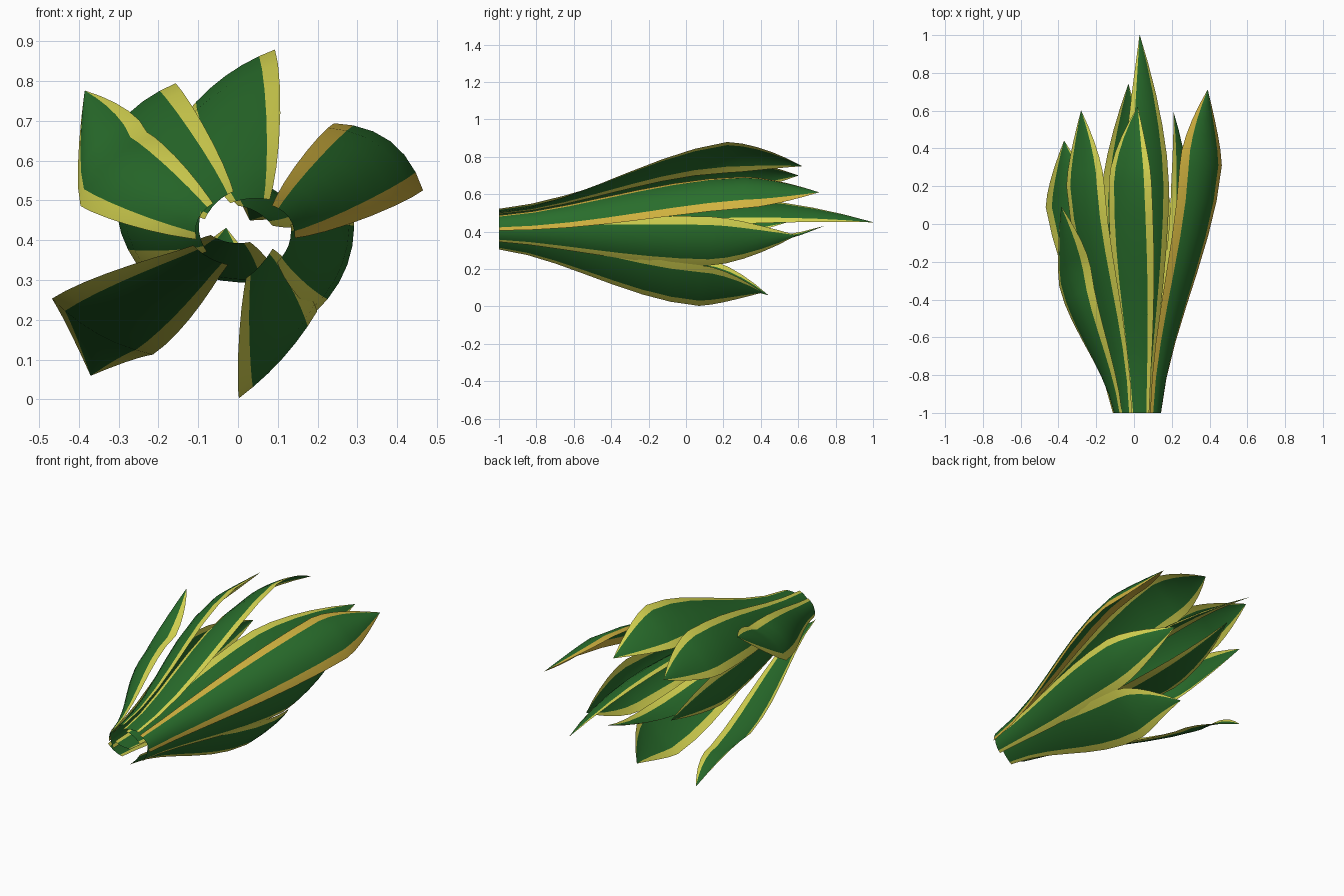
import bpy, math

if "Cube" in bpy.data.objects:
    bpy.data.objects.remove(bpy.data.objects["Cube"])


def material(name, rgb):
    m = bpy.data.materials.new(name)
    m.diffuse_color = (*rgb, 1)
    m.use_nodes = True
    m.node_tree.nodes["Principled BSDF"].inputs["Base Color"].default_value = m.diffuse_color
    return m


GREEN = material("leaf green", (0.022, 0.155, 0.025))
YELLOW = material("edge yellow", (0.70, 0.69, 0.085))
GOLD = material("edge gold", (0.64, 0.45, 0.05))

# across the leaf: edge, stripe border, midrib, stripe border, edge
COLS = (-1, -0.7, -0.35, 0, 0.35, 0.7, 1)


def smooth(t):
    return t * t * (3 - 2 * t)


def leaf(name, base, mid, tip, half, angle, edge=YELLOW, curl=2.0, cup=0.2, start=None,
         ease=0.35, shear=0.0):
    """Strap leaf: base (x, z) at y = -1, widest section, tip, half width, facing angle in xz."""
    start = angle if start is None else start
    verts, faces = [], []
    rows = 13
    for i in range(rows):
        a, lean = angle, shear
        if i <= 7:                                   # base to widest section
            t = i / 7
            s = ease * t + (1 - ease) * smooth(t)
            x = base[0] + (mid[0] - base[0]) * s
            z = base[1] + (mid[2] - base[1]) * s
            y = -1 + (mid[1] + 1) * t
            w = 0.05 + (half - 0.05) * math.sin(t * math.pi / 2) ** 1.3
            a = start + (angle - start) * t
            lean = shear * t
        else:                                        # widest section to tip
            t = (i - 7) / (rows - 8)
            s = t ** curl
            x = mid[0] + (tip[0] - mid[0]) * s
            z = mid[2] + (tip[2] - mid[2]) * s
            y = mid[1] + (tip[1] - mid[1]) * t
            w = half * (1 - t ** 1.5) + 0.001
        nx, nz = math.cos(math.radians(a)), math.sin(math.radians(a))
        for c in COLS:
            b = cup * w * (0.6 - c * c)              # cupped section
            verts.append((x - nz * w * c + nx * b, y + lean * w * c, z + nx * w * c + nz * b))
    n = len(COLS)
    for i in range(rows - 1):
        for j in range(n - 1):
            k = i * n + j
            faces.append((k, k + 1, k + n + 1, k + n))
    me = bpy.data.meshes.new(name)
    me.from_pydata(verts, [], faces)
    me.materials.append(GREEN)
    me.materials.append(edge)
    for p in me.polygons:                            # outer columns are the pale stripes
        p.material_index = 1 if p.index % (n - 1) in (0, n - 2) else 0
        p.use_smooth = True
    ob = bpy.data.objects.new(name, me)
    bpy.context.collection.objects.link(ob)
    return ob


# outer leaves, clockwise from the top
leaf("top_leaf", (0.03, 0.50), (-0.025, 0.22, 0.803), (0.02, 0.62, 0.75), 0.14, 126, cup=0.14, start=95)
leaf("right_leaf", (0.12, 0.45), (0.365, 0.31, 0.625), (0.39, 0.71, 0.61), 0.14, 53, GOLD, cup=0.35, start=35)
leaf("lower_right_leaf", (0.12, 0.39), (0.255, 0.12, 0.345), (0.21, 0.59, 0.38), 0.14, -20, cup=0.25)
leaf("bottom_leaf", (0.055, 0.34), (0.105, 0.07, 0.108), (0.02, 0.41, 0.075), 0.147, 318, cup=0.1)
leaf("lower_left_leaf", (-0.07, 0.36), (-0.345, 0.09, 0.175), (-0.37, 0.44, 0.06), 0.145, 241,
     curl=1.7, cup=0.15, ease=0.7)
leaf("left_leaf", (-0.09, 0.45), (-0.325, -0.28, 0.59), (-0.385, 0.09, 0.775), 0.125, 138, curl=1.0,
     cup=0.35, start=155, ease=0.5, shear=-0.4)
leaf("upper_left_leaf", (-0.05, 0.49), (-0.265, 0.2, 0.705), (-0.28, 0.60, 0.70), 0.14, 134)

# inner leaves
leaf("inner_long_leaf", (0.045, 0.465), (0.07, 0.2, 0.52), (0.03, 1.0, 0.45), 0.14, 60)
leaf("inner_bottom_leaf", (-0.02, 0.40), (-0.04, 0.12, 0.315), (-0.03, 0.74, 0.43), 0.14, 260)
leaf("inner_left_leaf", (-0.09, 0.42), (-0.285, 0.05, 0.46), (-0.285, 0.54, 0.45), 0.12, 188, cup=0.25)
